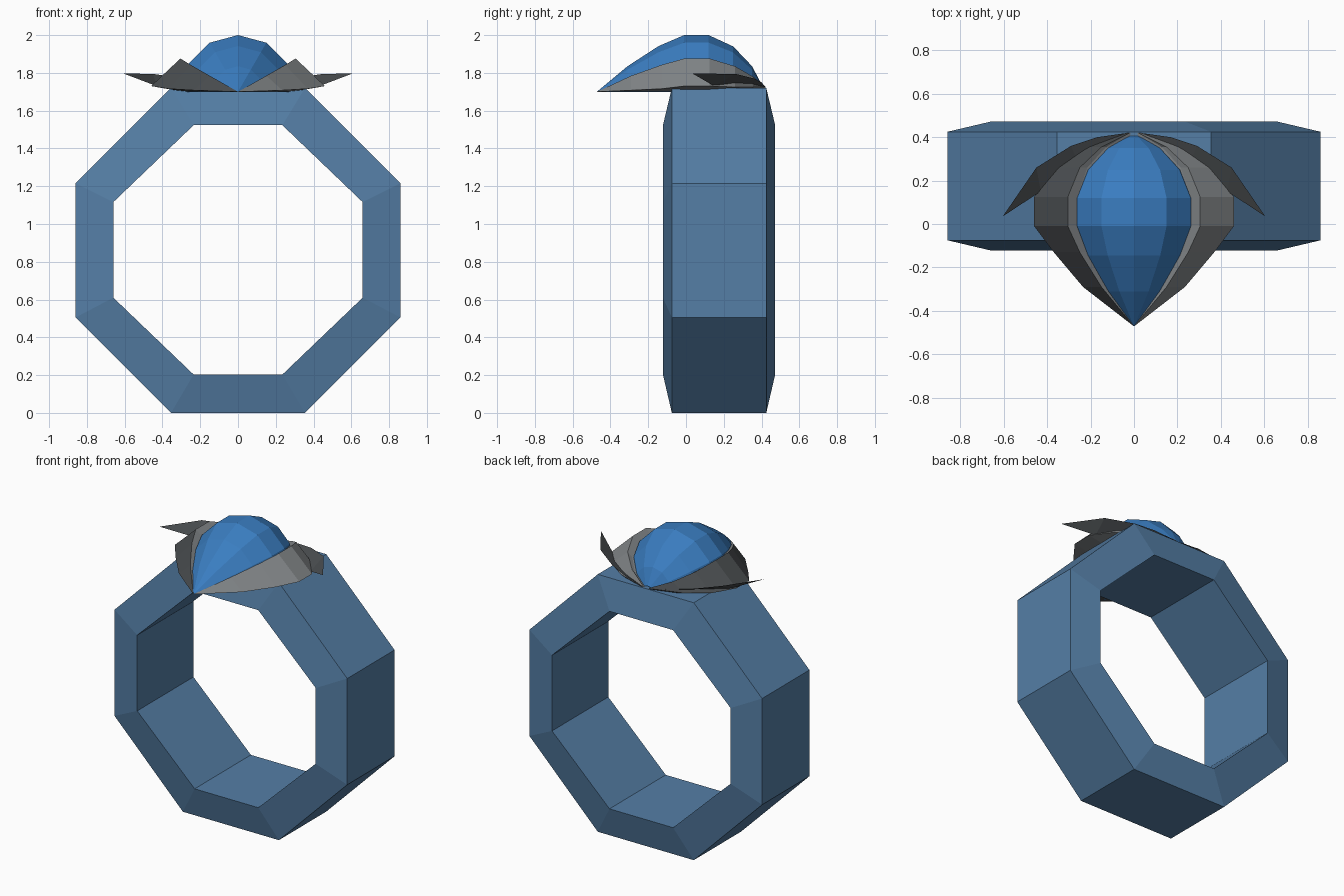
import bpy, bmesh, math

if "Cube" in bpy.data.objects:
    bpy.data.objects.remove(bpy.data.objects["Cube"])


def material(name, rgb):
    m = bpy.data.materials.new(name)
    m.diffuse_color = (*rgb, 1)
    m.use_nodes = True
    m.node_tree.nodes["Principled BSDF"].inputs["Base Color"].default_value = m.diffuse_color
    return m


STEEL_BLUE = material("steel blue", (0.09, 0.21, 0.38))
GEM_BLUE = material("gem blue", (0.042, 0.205, 0.53))
GREY = material("light grey", (0.225, 0.24, 0.25))
DARK_GREY = material("dark grey", (0.068, 0.075, 0.08))


def loft(name, rows, mats, close_section=False, close_path=False, slots=None):
    """Skin a list of equally long point rows; slots gives a material per strip."""
    bm = bmesh.new()
    grid = [[bm.verts.new(p) for p in row] for row in rows]
    n, m = len(grid), len(grid[0])
    for i in range(n if close_path else n - 1):
        for j in range(m if close_section else m - 1):
            a, b = grid[i], grid[(i + 1) % n]
            k = (j + 1) % m
            f = bm.faces.new((a[j], a[k], b[k], b[j]))
            f.material_index = slots[j] if slots else 0
    bmesh.ops.remove_doubles(bm, verts=bm.verts, dist=0.0005)
    bmesh.ops.recalc_face_normals(bm, faces=bm.faces)
    me = bpy.data.meshes.new(name)
    bm.to_mesh(me)
    bm.free()
    for mat in mats:
        me.materials.append(mat)
    ob = bpy.data.objects.new(name, me)
    bpy.context.collection.objects.link(ob)
    return ob


# Octagonal band: narrower outside, wider inside
def octagon(a, ax, b, bz):
    q = [(a, bz), (ax, b)]
    pts = [(x, z) for x, z in q] + [(-x, z) for x, z in reversed(q)]
    return pts + [(-x, -z) for x, z in pts]


CZ = 0.86
outer = octagon(0.86, 0.355, 0.86, 0.355)
inner = octagon(0.66, 0.235, 0.66, 0.253)
band = [[(ox, -0.075, CZ + oz), (ox, 0.425, CZ + oz),
         (ix, 0.472, CZ + 0.003 + iz), (ix, -0.122, CZ + 0.003 + iz)]
        for (ox, oz), (ix, iz) in zip(outer, inner)]
loft("ring_band", band, [STEEL_BLUE], close_section=True, close_path=True)

# Teardrop gem: half of a faceted body of revolution lying along y
BASE = 1.70
gem_profile = [(-0.472, 0.0), (-0.31, 0.135), (-0.145, 0.242), (-0.01, 0.30),
               (0.12, 0.30), (0.25, 0.24), (0.35, 0.135), (0.405, 0.03)]
gem = [[(r * math.cos(math.pi * k / 6), y, BASE + r * math.sin(math.pi * k / 6))
        for k in range(7)] for y, r in gem_profile]
loft("gem", gem, [GEM_BLUE], close_section=True)

# Inner petal stations: y, ridge x, ridge z, outer x, outer z
cup = [(-0.472, 0.0, 1.70, 0.0, 1.70), (-0.29, 0.15, 1.785, 0.235, 1.708),
       (-0.13, 0.25, 1.842, 0.37, 1.716), (-0.01, 0.305, 1.876, 0.46, 1.73),
       (0.125, 0.305, 1.876, 0.46, 1.73), (0.26, 0.25, 1.835, 0.37, 1.725),
       (0.355, 0.15, 1.78, 0.23, 1.725), (0.42, 0.02, 1.727, 0.03, 1.725)]
# Outer leaf stations: raised rim and low keel
rim = [(0.03, 0.42, 1.725), (0.17, 0.40, 1.75), (0.29, 0.36, 1.77),
       (0.45, 0.26, 1.795), (0.605, 0.035, 1.796)]
keel = [(0.03, 0.42, 1.725), (0.12, 0.33, 1.71), (0.24, 0.24, 1.705),
        (0.43, 0.15, 1.73), (0.605, 0.035, 1.796)]

# The inward strips are light; the left petal's outside is dark
for side, s, slots in (("left", -1, (0, 0, 1, 1, 1)), ("right", 1, (0, 0, 0, 0, 0))):
    rows = [[(0, y, BASE), (s * rx * 0.86, y, BASE + (rz - BASE) * 0.8),
             (s * rx, y, rz), (s * ox, y, oz), (s * ox * 0.62, y, BASE)]
            for y, rx, rz, ox, oz in cup]
    loft(side + "_inner_petal", rows, [GREY, DARK_GREY], close_section=True, slots=slots)
    rows = [[(s * x, y, z) for x, y, z in pair] for pair in zip(rim, keel)]
    loft(side + "_outer_petal", rows, [DARK_GREY])
